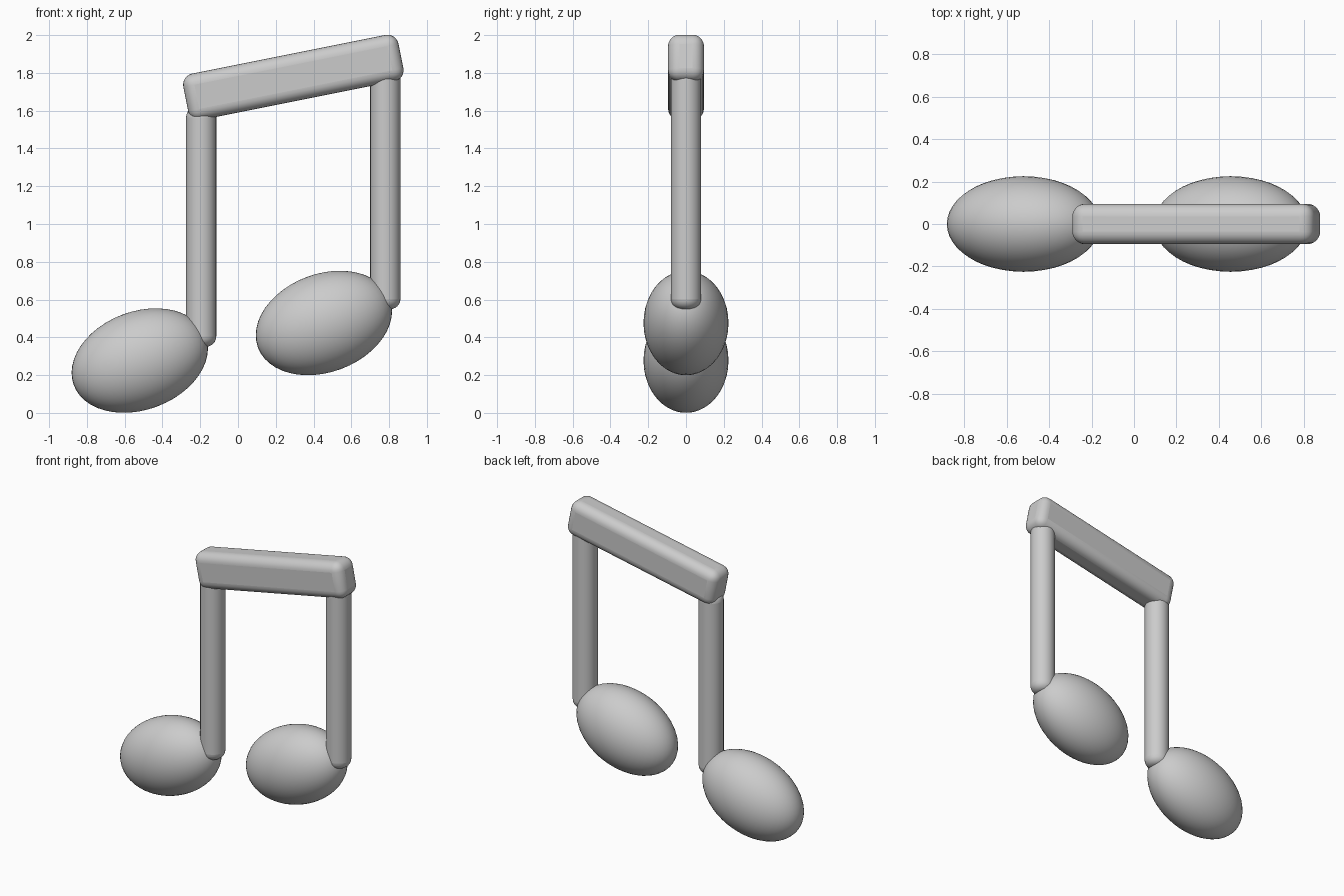
import bpy
from math import radians, atan

if "Cube" in bpy.data.objects:
    bpy.data.objects.remove(bpy.data.objects["Cube"])


def finish(obj, name, bevel=0.0):
    """Name the part, round its edges and shade it smooth."""
    obj.name = name
    bpy.ops.object.transform_apply(location=False, rotation=False, scale=True)
    if bevel:
        mod = obj.modifiers.new("rounding", 'BEVEL')
        mod.width = bevel
        mod.segments = 6
        mod.limit_method = 'ANGLE'
        mod.angle_limit = radians(40)
    bpy.ops.object.shade_smooth_by_angle(angle=radians(40))
    return obj


def note(side, x, z):
    """Tilted oval head with a round stem; x, z is the head centre."""
    bpy.ops.mesh.primitive_uv_sphere_add(
        segments=48, ring_count=24, radius=1,
        location=(x, 0, z), rotation=(0, radians(-20.5), 0))
    bpy.context.object.scale = (0.373, 0.225, 0.26)
    finish(bpy.context.object, side + "_note_head")

    bottom, length = z + 0.073, 1.27
    bpy.ops.mesh.primitive_cylinder_add(
        vertices=32, radius=0.08, depth=length,
        location=(x + 0.325, 0, bottom + length / 2))
    finish(bpy.context.object, side + "_stem", 0.055)


# Heads and stems
note("left", -0.52, 0.277)
note("right", 0.455, 0.476)

# Sloping beam across the stem tops
bpy.ops.mesh.primitive_cube_add(
    size=1, location=(0.293, 0, 1.776), rotation=(0, -atan(0.2), 0))
bpy.context.object.scale = (1.162, 0.19, 0.25)
finish(bpy.context.object, "beam", 0.06)
